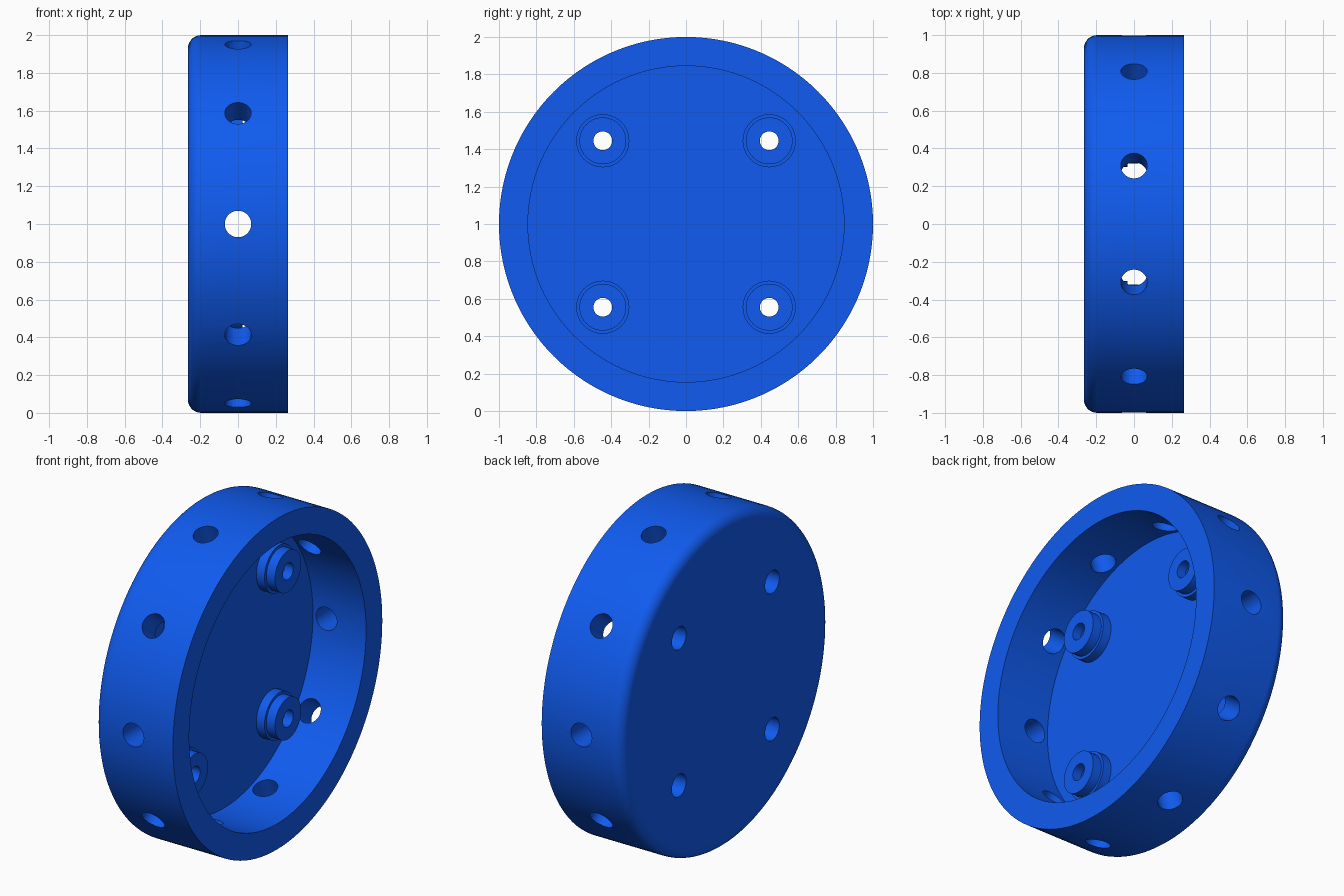
import bpy, bmesh, math
from mathutils import Matrix, Vector

if "Cube" in bpy.data.objects:
    bpy.data.objects.remove(bpy.data.objects["Cube"])

blue = bpy.data.materials.new("blue")
blue.diffuse_color = (0.005, 0.105, 0.87, 1)
blue.use_nodes = True
blue.node_tree.nodes["Principled BSDF"].inputs["Base Color"].default_value = blue.diffuse_color

BACK, FRONT, FLOOR = -0.265, 0.265, -0.09
R_IN, FILLET = 0.845, 0.07
STEP, TOP = -0.035, 0.023      # boss shoulder and boss top
BORE, PILOT = 0.068, 0.05      # wide hole from the back, narrow hole at the boss top
BOSS = 0.445


def lathe(name, profile, segments, centre):
    """Spin (x, radius) points around the x axis."""
    bm = bmesh.new()
    rings = []
    for x, r in profile:
        rings.append([bm.verts.new((x, r * math.cos(a), r * math.sin(a)))
                      for a in (2 * math.pi * j / segments for j in range(segments))]
                     if r > 0 else [bm.verts.new((x, 0, 0))] * segments)
    for a, b in zip(rings, rings[1:]):
        for j in range(segments):
            k = (j + 1) % segments
            bm.faces.new(list(dict.fromkeys((a[j], b[j], b[k], a[k]))))
    mesh = bpy.data.meshes.new(name)
    bm.to_mesh(mesh)
    bm.free()
    obj = bpy.data.objects.new(name, mesh)
    bpy.context.collection.objects.link(obj)
    obj.location = centre
    mesh.materials.append(blue)
    return obj


def smooth(obj):
    bpy.ops.object.select_all(action='DESELECT')
    obj.select_set(True)
    bpy.context.view_layer.objects.active = obj
    bpy.ops.object.shade_smooth_by_angle(angle=math.radians(25))


# Cup-shaped body, open towards +x, with a rounded back edge
profile = [(FLOOR, 0), (FLOOR, R_IN), (FRONT, R_IN), (FRONT, 1)]
for i in range(9):
    a = math.pi / 2 * i / 8
    profile.append((BACK + FILLET * (1 - math.sin(a)) if i else BACK + FILLET,
                    1 - FILLET + FILLET * math.cos(a)))
profile.append((BACK, 0))
body = lathe("cup_body", profile, 120, (0, 0, 1))

# Cutters: ten radial wall holes and four screw holes through the floor
bm = bmesh.new()


def add_cutter(matrix, radius, depth):
    bmesh.ops.create_cone(bm, cap_ends=True, segments=40, radius1=radius,
                          radius2=radius, depth=depth, matrix=matrix)


for k in range(10):
    a = math.radians(36 * k)
    d = Vector((0, math.cos(a), math.sin(a)))
    add_cutter(Matrix.Translation(d * 0.93) @ d.to_track_quat('Z', 'Y').to_matrix().to_4x4(),
               0.07, 0.4)
corners = [(sy * BOSS, sz * BOSS) for sy in (-1, 1) for sz in (-1, 1)]
for y, z in corners:
    add_cutter(Matrix.Translation((-0.18, y, z)) @ Matrix.Rotation(math.pi / 2, 4, 'Y'),
               BORE, 0.4)
mesh = bpy.data.meshes.new("hole_cutters")
bm.to_mesh(mesh)
bm.free()
cutter = bpy.data.objects.new("hole_cutters", mesh)
bpy.context.collection.objects.link(cutter)
cutter.location = (0, 0, 1)
cutter.hide_render = True
cutter.hide_set(True)

mod = body.modifiers.new("holes", 'BOOLEAN')
mod.operation = 'DIFFERENCE'
mod.solver = 'EXACT'
mod.object = cutter
bpy.context.view_layer.update()
bpy.context.view_layer.objects.active = body
bpy.ops.object.modifier_apply(modifier=mod.name)
bpy.data.objects.remove(cutter)
smooth(body)

# Stepped screw bosses standing on the floor
for y, z in corners:
    smooth(lathe("screw_boss", [(FLOOR, BORE), (STEP, BORE), (STEP, PILOT), (TOP, PILOT),
                                (TOP, 0.125), (STEP, 0.125), (STEP, 0.142), (FLOOR, 0.142)],
                 40, (0, y, 1 + z)))
